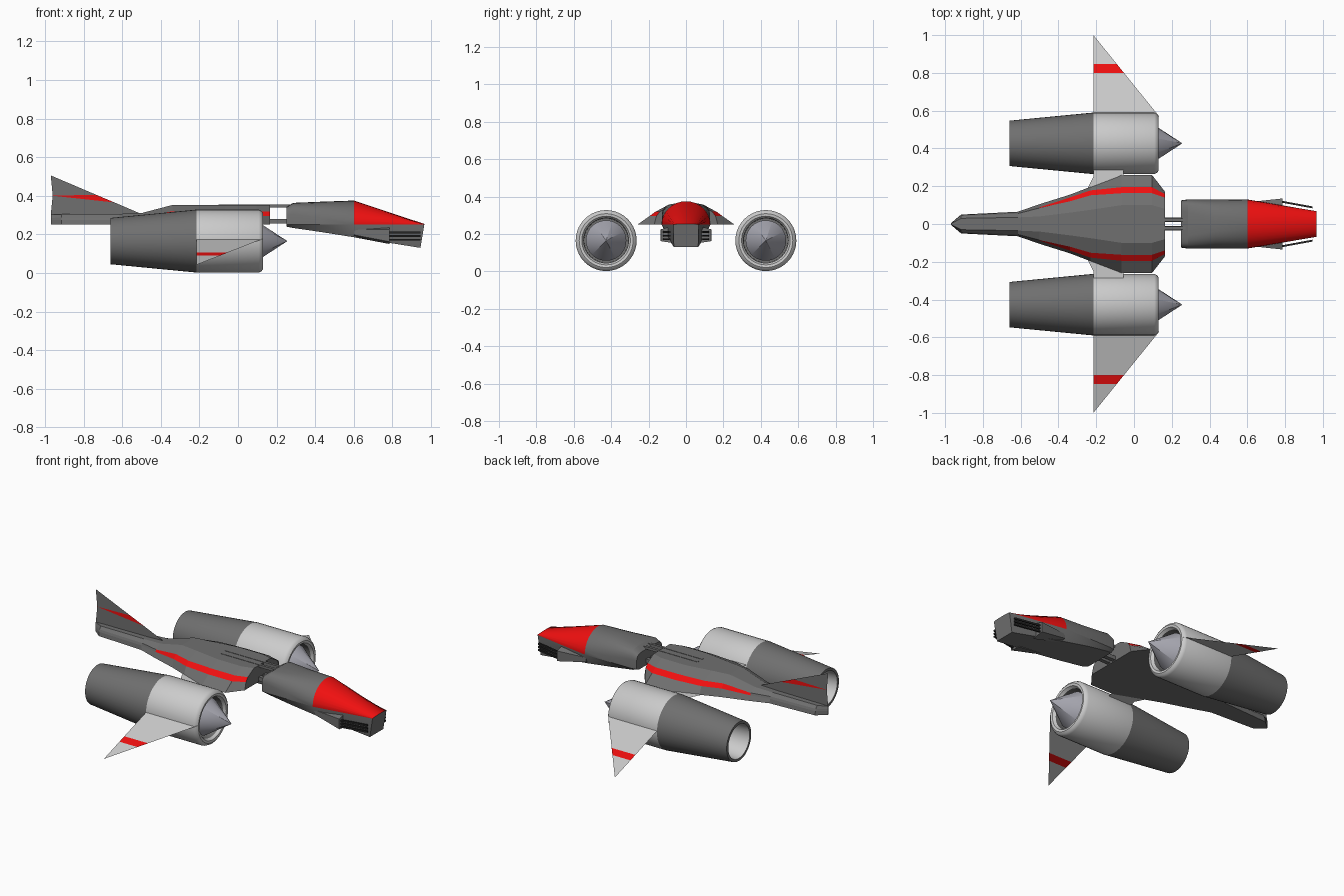
import bpy, bmesh, math
from math import sin, cos, pi, radians

if "Cube" in bpy.data.objects:
    bpy.data.objects.remove(bpy.data.objects["Cube"])


def material(name, rgb):
    m = bpy.data.materials.new(name)
    m.diffuse_color = (*rgb, 1)
    m.use_nodes = True
    m.node_tree.nodes["Principled BSDF"].inputs["Base Color"].default_value = m.diffuse_color
    return m


DARK, LIGHT, RED, BLACK, STEEL = range(5)
MATS = [material("dark_grey", (0.16, 0.16, 0.16)), material("light_grey", (0.55, 0.55, 0.53)),
        material("red", (0.87, 0.005, 0.005)), material("black", (0.02, 0.02, 0.02)),
        material("steel", (0.38, 0.38, 0.43))]


def finish(name, bm, smooth=None):
    me = bpy.data.meshes.new(name)
    bm.to_mesh(me)
    bm.free()
    ob = bpy.data.objects.new(name, me)
    bpy.context.collection.objects.link(ob)
    for m in MATS:
        me.materials.append(m)
    if smooth:
        bpy.ops.object.select_all(action='DESELECT')
        ob.select_set(True)
        bpy.context.view_layer.objects.active = ob
        bpy.ops.object.shade_smooth_by_angle(angle=radians(smooth))
    return ob


def loft(name, rings, pick=lambda i, j: DARK, smooth=None):
    """Skin closed rings of points; pick(ring, side) gives the material."""
    bm = bmesh.new()
    vs = [[bm.verts.new(p) for p in r] for r in rings]
    n = len(rings[0])
    for i in range(len(vs) - 1):
        for j in range(n):
            k = (j + 1) % n
            f = bm.faces.new((vs[i][j], vs[i][k], vs[i + 1][k], vs[i + 1][j]))
            f.material_index = pick(i, j)
    for i, r in ((0, vs[0]), (len(vs) - 2, vs[-1])):
        bm.faces.new(r).material_index = pick(i, 0)
    bmesh.ops.remove_doubles(bm, verts=bm.verts, dist=0.0004)
    bmesh.ops.recalc_face_normals(bm, faces=bm.faces)
    return finish(name, bm, smooth)


def lathe(name, profile, y, z, pick, n=40):
    rings = [[(x, y + r * cos(2 * pi * j / n), z + r * sin(2 * pi * j / n)) for j in range(n)]
             for x, r in profile]
    return loft(name, rings, pick, 30)


def plate(name, polys):
    """Thin sheet made of (material, points) polygons."""
    bm = bmesh.new()
    for mat, pts in polys:
        bm.faces.new([bm.verts.new(p) for p in pts]).material_index = mat
    bmesh.ops.remove_doubles(bm, verts=bm.verts, dist=0.0001)
    return finish(name, bm)


def bar(name, a, b, h, mat):
    """Square bar running from a to b, roughly along x."""
    sq = ((-h, -h), (h, -h), (h, h), (-h, h))
    return loft(name, [[(p[0], p[1] + u, p[2] + v) for u, v in sq] for p in (a, b)],
                lambda i, j: mat)


# Main hull: x, edge width, stripe bottom and top width, roof width, roof height
hull = [(-0.97, 0.004, 0.004, 0.003, 0.002, 0.302), (-0.915, 0.05, 0.047, 0.042, 0.03, 0.304),
        (-0.615, 0.065, 0.06, 0.055, 0.035, 0.306), (-0.5, 0.105, 0.088, 0.085, 0.04, 0.31),
        (-0.34, 0.155, 0.14, 0.12, 0.06, 0.352), (-0.23, 0.197, 0.178, 0.152, 0.075, 0.352),
        (-0.065, 0.26, 0.195, 0.163, 0.10, 0.352), (0.095, 0.26, 0.195, 0.163, 0.10, 0.352),
        (0.165, 0.17, 0.158, 0.14, 0.08, 0.352)]
rings = []
for x, w, s1, s2, t, zt in hull:
    d = zt - 0.25
    half = [(w, 0.25), (s1, 0.25 + d * 0.45), (s2, 0.25 + d * 0.68), (t, zt)]
    rings.append([(x, y, z) for y, z in half] + [(x, -y, z) for y, z in reversed(half)])
loft("main_hull", rings, lambda i, j: RED if i >= 3 and j in (1, 5) else DARK)

# Tail fin with red stripe
fin = [(-0.97, 0.505), (-0.735, 0.405), (-0.64, 0.365), (-0.5, 0.305), (-0.97, 0.30), (-0.96, 0.40)]
a, b, c, d, e, f = [(x, 0, z) for x, z in fin]
plate("tail_fin", [(DARK, (a, b, f)), (RED, (f, b, c)), (DARK, (f, c, d, e)),
                   (DARK, (a, f, e))][:3])

# Neck rails joining the hull and the cockpit
for s in (1, -1):
    bar("neck_upper_rail", (-0.1, s * 0.022, 0.346), (0.3, s * 0.022, 0.346), 0.008, DARK)
    bar("neck_lower_rail", (0.1, s * 0.022, 0.268), (0.3, s * 0.022, 0.268), 0.012, DARK)

# Cockpit: x, half width, roof height above 0.25, squareness, bottom half width, bottom z, bottom x
pod = [(0.25, 0.125, 0.09, 0.35, 0.10, 0.24, 0.25), (0.285, 0.13, 0.113, 0.45, 0.11, 0.233, 0.285),
       (0.43, 0.13, 0.119, 0.75, 0.11, 0.212, 0.43), (0.60, 0.13, 0.125, 1, 0.10, 0.185, 0.60),
       (0.965, 0.068, 0.004, 1, 0.065, 0.13, 0.945)]
N = 16
rings = []
for x, w, h, q, wb, zb, xb in pod:
    arch = []
    for j in range(N + 1):
        cs, sn = cos(pi * j / N), sin(pi * j / N)
        arch.append((x, w * math.copysign(abs(cs) ** q, cs) if abs(cs) > 1e-6 else 0,
                     0.25 + h * max(sn, 0) ** q))
    rings.append(arch + [(xb, -wb, zb), (xb, wb, zb)])
cockpit = loft("cockpit", rings, lambda i, j: RED if i == 3 and j < N else DARK, 25)
for p in cockpit.data.polygons:      # grey end caps
    if len(p.vertices) > 4:
        p.material_index = DARK

for s in (1, -1):
    # Gun housing and three thin barrels
    loft("gun_housing", [[(x, s * y, z) for y, z in ((yi, z0), (yo, z0 + 0.012), (yo, 0.225), (yi, 0.245))]
                         for x, yi, yo, z0 in ((0.6, 0.08, 0.115, 0.185), (0.785, 0.06, 0.135, 0.15))])
    for z in (0.172, 0.191, 0.210):
        bar("gun_barrel", (0.76, s * 0.122, z), (0.945, s * 0.088, z), 0.005, BLACK)

    # Engine nacelle, hollow at both ends
    Y, Z = s * 0.427, 0.165
    lathe("engine_nacelle",
          [(-0.45, 0.001), (-0.45, 0.09), (-0.66, 0.104), (-0.66, 0.12), (-0.215, 0.163),
           (0.108, 0.163), (0.122, 0.156), (0.13, 0.144), (0.128, 0.13), (0.112, 0.12),
           (0.0, 0.118), (0.0, 0.001)],
          Y, Z, lambda i, j: LIGHT if i in (0, 1) or 4 <= i <= 8 else DARK)
    # Intake cone
    lathe("intake_cone", [(0.0, 0.108), (0.09, 0.108), (0.255, 0.0005)], Y, Z, lambda i, j: STEEL)

    # Drooping outer wing with red stripe
    def edge(y):
        z = 0.172 - (y - 0.59) * 0.317
        return ((-0.215, s * y, z), (0.117 - (y - 0.59) * 0.81, s * y, z))
    r, s1, s2, tip = edge(0.57), edge(0.80), edge(0.848), edge(1.0)
    plate("outer_wing", [(LIGHT, (r[0], r[1], s1[1], s1[0])), (RED, (s1[0], s1[1], s2[1], s2[0])),
                         (LIGHT, (s2[0], s2[1], tip[0]))])

    # Pylon plate joining hull and engine
    plate("engine_pylon", [(LIGHT, ((-0.28, s * 0.12, 0.252), (-0.03, s * 0.12, 0.252),
                                    (-0.055, s * 0.25, 0.252), (-0.055, s * 0.285, 0.245),
                                    (-0.215, s * 0.285, 0.245), (-0.215, s * 0.25, 0.252)))])
